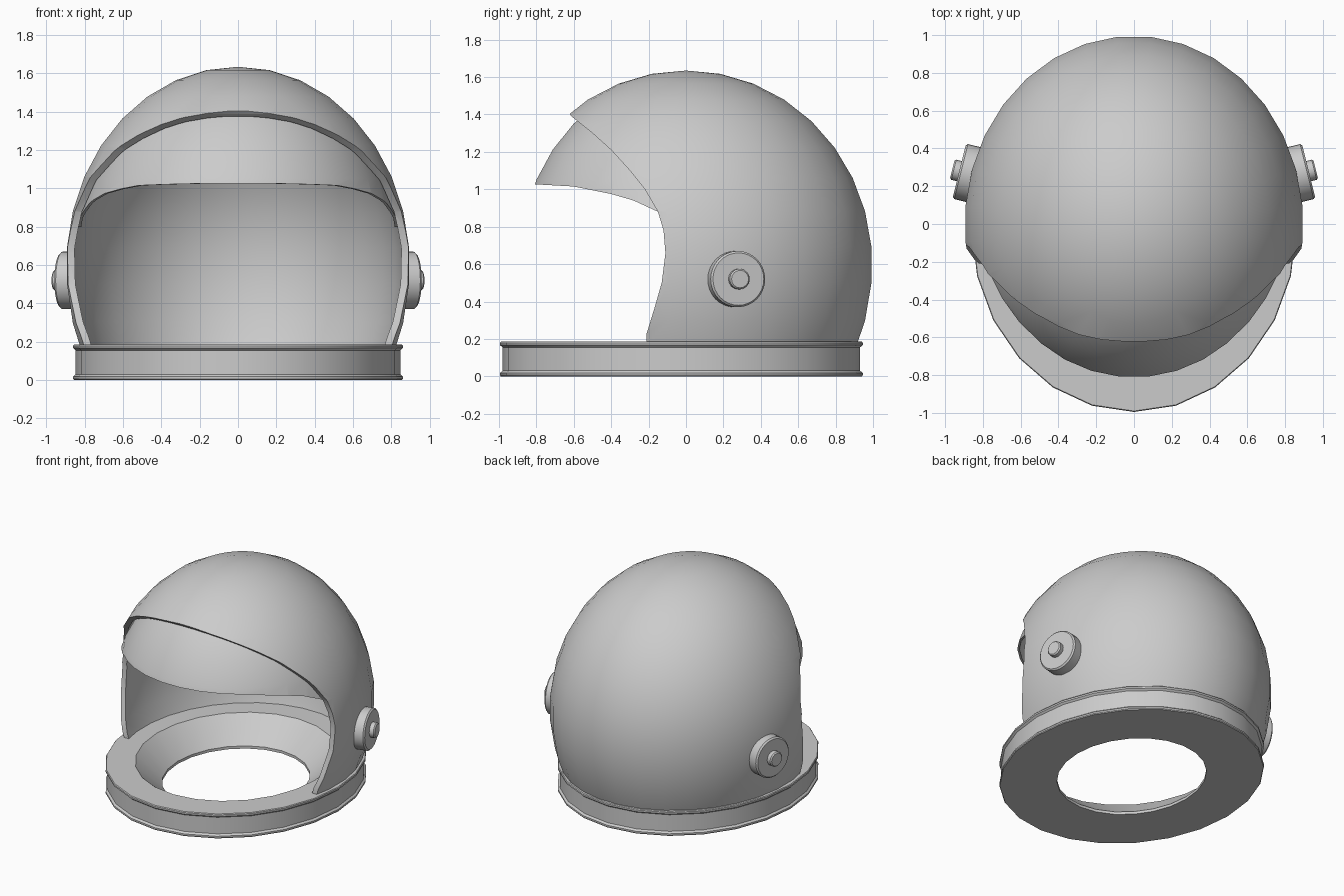
import bpy, bmesh, math
from mathutils import Matrix, Vector

if "Cube" in bpy.data.objects:
    bpy.data.objects.remove(bpy.data.objects["Cube"])


def make(name, bm, angle=30):
    bmesh.ops.recalc_face_normals(bm, faces=bm.faces)
    me = bpy.data.meshes.new(name)
    bm.to_mesh(me)
    bm.free()
    ob = bpy.data.objects.new(name, me)
    bpy.context.collection.objects.link(ob)
    smooth(ob, angle)
    return ob


def smooth(ob, angle=30):
    bpy.ops.object.select_all(action='DESELECT')
    ob.select_set(True)
    bpy.context.view_layer.objects.active = ob
    bpy.ops.object.shade_smooth_by_angle(angle=math.radians(angle))


def lathe(name, profile, seg, matrix):
    """Revolve a closed (radius, height) profile; radius 0 makes a pole cap."""
    bm = bmesh.new()
    rings = []
    for r, z in profile:
        rings.append([bm.verts.new((r * math.sin(2 * math.pi * i / seg),
                                    -r * math.cos(2 * math.pi * i / seg), z))
                      for i in range(seg)])
    n = len(rings)
    for a in range(n):
        b = (a + 1) % n
        for i in range(seg):
            j = (i + 1) % seg
            bm.faces.new((rings[a][i], rings[a][j], rings[b][j], rings[b][i]))
    bmesh.ops.remove_doubles(bm, verts=bm.verts, dist=1e-5)
    bm.transform(matrix)
    return make(name, bm)


def dome(name, a, b, top, bottom, thickness, keep):
    """Hollow egg-shaped shell, trimmed to a side-view (y, z) outline."""
    bm = bmesh.new()
    bmesh.ops.create_uvsphere(bm, u_segments=32, v_segments=17, radius=1)
    bm.transform(Matrix.Rotation(math.pi / 32, 4, 'Z'))
    for v in bm.verts:
        x, y, z = v.co
        v.co = (x * a, y * b, 0.6 + z * (top if z > 0 else bottom))
    ob = make(name, bm)

    cut = bmesh.new()
    face = cut.faces.new([cut.verts.new((-1.5, y, z)) for y, z in keep])
    side = bmesh.ops.extrude_face_region(cut, geom=[face])
    moved = [g for g in side['geom'] if isinstance(g, bmesh.types.BMVert)]
    bmesh.ops.translate(cut, verts=moved, vec=(3, 0, 0))
    cutter = make(name + "_cutter", cut)
    cutter.hide_render = True

    solid = ob.modifiers.new("wall", 'SOLIDIFY')
    solid.thickness = thickness
    solid.offset = -1
    trim = ob.modifiers.new("trim", 'BOOLEAN')
    trim.operation = 'INTERSECT'
    trim.solver = 'EXACT'
    trim.object = cutter
    bpy.context.view_layer.objects.active = ob
    for m in ("wall", "trim"):
        bpy.ops.object.modifier_apply(modifier=m)
    bpy.data.objects.remove(cutter, do_unlink=True)
    smooth(ob)
    return ob


# Outer shell with face opening
dome("helmet_shell", 0.90, 1.0, 1.035, 1.11, 0.037, [
    (-0.80, 1.61), (-0.635, 1.42), (-0.61, 1.388), (-0.5, 1.30), (-0.4, 1.21),
    (-0.3, 1.10), (-0.22, 1.0), (-0.15, 0.88), (-0.12, 0.78), (-0.11, 0.66),
    (-0.13, 0.5), (-0.17, 0.36), (-0.21, 0.23), (-0.21, 0.17),
    (1.2, 0.17), (1.2, 1.8), (-0.80, 1.8)])

# Raised visor tucked under the shell
dome("raised_visor", 0.857, 0.897, 1.015, 1.0, 0.015, [
    (-1.1, 1.03), (-0.81, 1.027), (-0.6, 1.015), (-0.4, 0.975), (-0.28, 0.94),
    (-0.15, 0.88), (0.0, 0.80), (0.05, 0.95), (-0.35, 1.75), (-1.1, 1.75)])

# Neck ring with lipped edges and funnel-shaped opening
lathe("neck_ring", [
    (0.565, 0.02), (0.565, 0.0), (0.995, 0.0), (1.0, 0.006), (1.0, 0.018),
    (0.985, 0.03), (0.985, 0.155), (1.0, 0.167), (1.0, 0.179), (0.995, 0.185),
    (0.77, 0.185)], 24,
    Matrix.Translation((0, -0.025, 0)) @ Matrix.Diagonal((0.86, 0.97, 1, 1)))

# Side discs, each with a small button
for label, s in (("left", -1), ("right", 1)):
    normal = Vector((0.97 * s, 0.24, 0.0))
    place = (Matrix.Translation((0.925 * s, 0.28, 0.52))
             @ normal.to_track_quat('Z', 'Y').to_matrix().to_4x4())
    lathe(label + "_side_disc", [
        (0, -0.085), (0.15, -0.085), (0.15, -0.01), (0.14, 0.0), (0, 0.0)],
        32, place)
    lathe(label + "_side_button", [
        (0, -0.02), (0.055, -0.02), (0.055, 0.03), (0.047, 0.038), (0, 0.038)],
        16, place)
